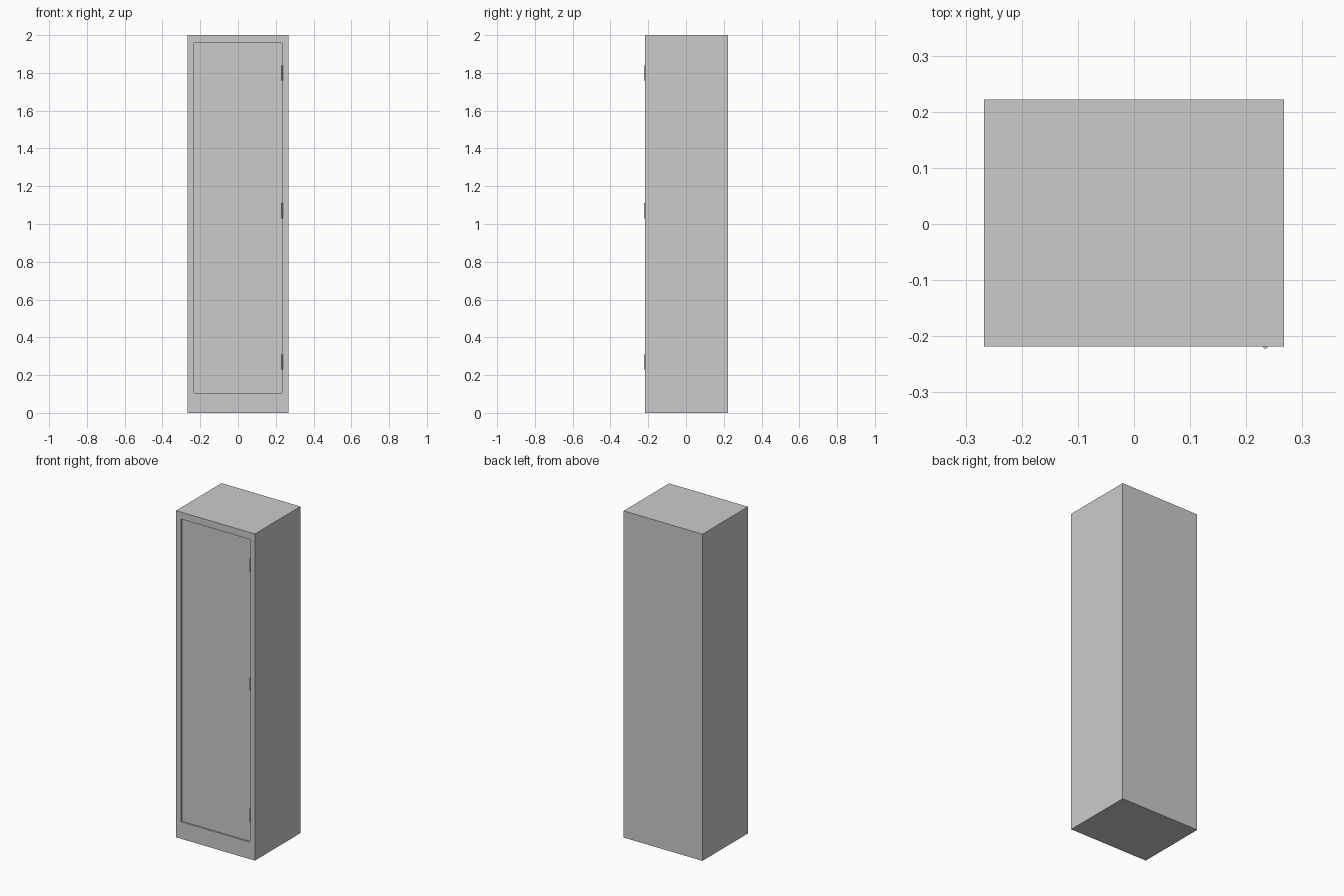
import bpy

if "Cube" in bpy.data.objects:
    bpy.data.objects.remove(bpy.data.objects["Cube"])

W, TOP = 0.267, 2.0             # half width, height
FRONT, BACK = -0.218, 0.222     # body depth range
DOOR_X = 0.234                  # half width of door opening
DOOR_Z0, DOOR_Z1 = 0.104, 1.957
RECESS = 0.009
BACK_T = 0.02


def box(name, x0, x1, y0, y1, z0, z1):
    bpy.ops.mesh.primitive_cube_add(
        size=1, location=((x0 + x1) / 2, (y0 + y1) / 2, (z0 + z1) / 2))
    ob = bpy.context.object
    ob.name = name
    ob.scale = (x1 - x0, y1 - y0, z1 - z0)
    bpy.ops.object.transform_apply(location=False, rotation=False, scale=True)
    return ob


# Carcass panels
box("left_side", -W, -DOOR_X, FRONT, BACK, 0, TOP)
box("right_side", DOOR_X, W, FRONT, BACK, 0, TOP)
box("top_panel", -DOOR_X, DOOR_X, FRONT, BACK, DOOR_Z1, TOP)
box("plinth", -DOOR_X, DOOR_X, FRONT, BACK, 0, DOOR_Z0)
box("back_panel", -DOOR_X, DOOR_X, BACK - BACK_T, BACK, DOOR_Z0, DOOR_Z1)

# Slightly recessed door
box("door", -DOOR_X, DOOR_X, FRONT + RECESS, FRONT + RECESS + 0.02, DOOR_Z0, DOOR_Z1)

# Hinge pins along the right edge of the door
for i, z in enumerate((0.27, 1.07, 1.80)):
    bpy.ops.mesh.primitive_cylinder_add(
        vertices=12, radius=0.004, depth=0.08, location=(DOOR_X, FRONT, z))
    pin = bpy.context.object
    pin.name = f"hinge_{i + 1}"
    bpy.ops.object.shade_smooth_by_angle()
